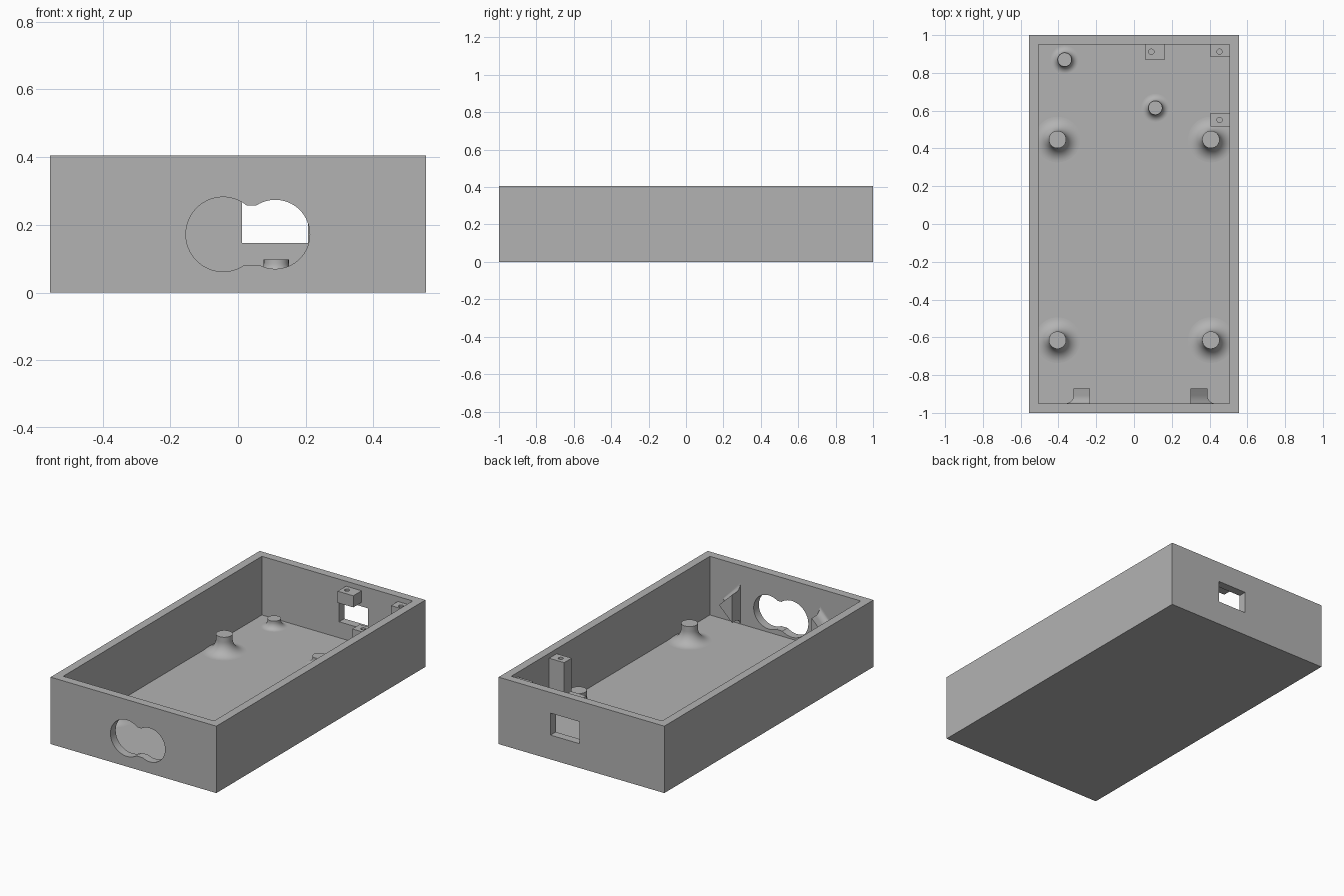
import bpy, bmesh
from math import pi, sin, cos
from mathutils import Matrix, Vector

cube = bpy.data.objects.get("Cube")
if cube:
    bpy.data.objects.remove(cube, do_unlink=True)

GREY = (0.45, 0.45, 0.45, 1)
grey = bpy.data.materials.new("plain grey")
grey.use_nodes = True
grey.diffuse_color = GREY
grey.node_tree.nodes["Principled BSDF"].inputs["Base Color"].default_value = GREY

W, L, H = 0.555, 1.0, 0.405      # half width, half length, height
WALL, FLOOR = 0.05, 0.05
HOLE_Z = 0.172


def finish(name, bm, smooth=False):
    bmesh.ops.recalc_face_normals(bm, faces=bm.faces)
    mesh = bpy.data.meshes.new(name)
    bm.to_mesh(mesh)
    bm.free()
    mesh.materials.append(grey)
    ob = bpy.data.objects.new(name, mesh)
    bpy.context.collection.objects.link(ob)
    if smooth:
        shade(ob)
    return ob


def shade(ob):
    bpy.ops.object.select_all(action='DESELECT')
    ob.select_set(True)
    bpy.context.view_layer.objects.active = ob
    bpy.ops.object.shade_smooth_by_angle(angle=0.6)


def box(name, lo, hi):
    lo, hi = Vector(lo), Vector(hi)
    bm = bmesh.new()
    bmesh.ops.create_cube(bm, size=1)
    for v in bm.verts:
        v.co = Vector(c * s for c, s in zip(v.co, hi - lo)) + (lo + hi) / 2
    return finish(name, bm)


def cylinder(name, centre, r, depth, along_y=False, sides=64):
    bm = bmesh.new()
    turn = Matrix.Rotation(pi / 2 if along_y else 0, 4, 'X')
    bmesh.ops.create_cone(bm, cap_ends=True, segments=sides, radius1=r, radius2=r,
                          depth=depth, matrix=Matrix.Translation(centre) @ turn)
    return finish(name, bm)


def cut(ob, cutter):
    cutter.hide_render = True
    mod = ob.modifiers.new("cut", 'BOOLEAN')
    mod.operation, mod.solver, mod.object = 'DIFFERENCE', 'EXACT', cutter
    bpy.context.view_layer.objects.active = ob
    bpy.ops.object.modifier_apply(modifier=mod.name)
    bpy.data.objects.remove(cutter, do_unlink=True)


def loft(name, rings):
    # Closed solid through a list of equally long point rings
    bm = bmesh.new()
    loops = [[bm.verts.new(p) for p in ring] for ring in rings]
    n = len(loops[0])
    for a, b in zip(loops, loops[1:]):
        for i in range(n):
            j = (i + 1) % n
            bm.faces.new((a[i], a[j], b[j], b[i]))
    bm.faces.new(loops[0])
    bm.faces.new(loops[-1])
    return finish(name, bm, smooth=True)


def fillet(r, steps=12):
    # Concave quarter arc: (outward flare, height above base)
    return [(r * (1 - sin(t)), r * (1 - cos(t)))
            for t in (pi / 2 * i / steps for i in range(steps + 1))]


# Open case with its cavity and openings
case = box("case", (-W, -L, 0), (W, L, H))
cut(case, box("cavity", (WALL - W, WALL - L, FLOOR), (W - WALL, L - WALL, H + 0.1)))
cut(case, cylinder("large_opening", (-0.044, -L, HOLE_Z), 0.11, 0.2, True))
cut(case, cylinder("small_opening", (0.11, -L, HOLE_Z), 0.102, 0.2, True))
cut(case, box("opening_bridge", (0.0, -L - 0.1, 0.082), (0.075, -L + 0.1, 0.257)))
cut(case, box("rear_window", (0.012, L - 0.1, 0.147), (0.207, L + 0.1, 0.28)))
shade(case)


# Flared standoffs on the floor
def standoff(name, x, y, r, flare, top):
    profile = [(r + f, FLOOR + h) for f, h in fillet(flare)]
    profile = [(r + flare, FLOOR - 0.01)] + profile + [(r, top)]
    rings = [[(x + pr * cos(2 * pi * i / 48), y + pr * sin(2 * pi * i / 48), z)
              for i in range(48)] for pr, z in profile]
    loft(name, rings)


for side, x in (("right", -0.405), ("left", 0.407)):
    for end, y in (("front", -0.615), ("rear", 0.447)):
        standoff(f"{side}_{end}_standoff", x, y, 0.046, 0.075, 0.155)
standoff("low_standoff_corner", -0.367, 0.87, 0.037, 0.037, 0.097)
standoff("low_standoff_middle", 0.113, 0.615, 0.037, 0.037, 0.097)

# Screw posts with bores
POST_TOP = 0.375
for name, lo, hi, bore in (
        ("window_screw_block", (0.058, 0.87, 0.305), (0.163, 0.96, POST_TOP), (0.092, 0.912)),
        ("rear_screw_post", (0.405, 0.885, 0.04), (0.51, 0.96, POST_TOP), (0.453, 0.912)),
        ("side_screw_post", (0.405, 0.515, 0.04), (0.51, 0.587, POST_TOP), (0.453, 0.551))):
    post = box(name, lo, hi)
    cut(post, cylinder("bore", (*bore, POST_TOP), 0.014, 0.1, sides=24))
    shade(post)

# Triangular wedges beside the front opening, flaring into the wall
for side, s in (("right", -1), ("left", 1)):
    inner, apex, half = 0.034 + s * 0.266, 0.034 + s * 0.354, 0.086
    section = [(f, h - L + WALL) for f, h in fillet(0.043)]
    section = [(0.043, -L + 0.02)] + section + [(0, -0.87)]
    loft(f"{side}_wedge", [[(inner, y, HOLE_Z + half + f), (apex + s * f, y, HOLE_Z),
                            (inner, y, HOLE_Z - half - f)] for f, y in section])
